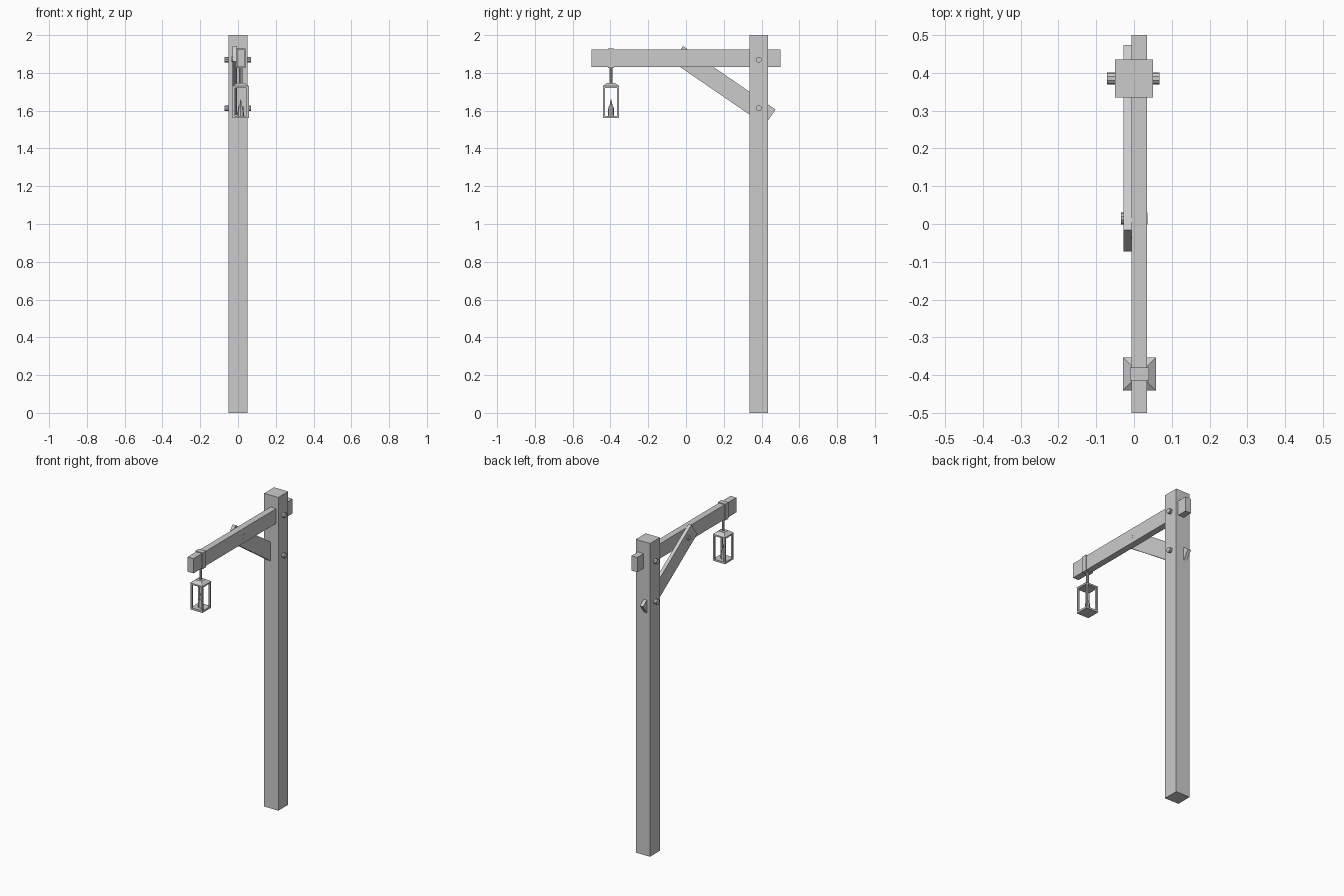
import bpy, math
from mathutils import Vector

if "Cube" in bpy.data.objects:
    bpy.data.objects.remove(bpy.data.objects["Cube"])


def box(name, lo, hi):
    lo, hi = Vector(lo), Vector(hi)
    bpy.ops.mesh.primitive_cube_add(size=1, location=(lo + hi) / 2)
    ob = bpy.context.object
    ob.name = name
    ob.scale = hi - lo
    bpy.ops.object.transform_apply(location=False, rotation=False, scale=True)
    return ob


def peg(name, x0, x1, y, z, r=0.016):
    bpy.ops.mesh.primitive_cylinder_add(vertices=10, radius=r, depth=x1 - x0,
                                        location=((x0 + x1) / 2, y, z),
                                        rotation=(0, math.pi / 2, 0))
    bpy.context.object.name = name


def cone(name, r1, r2, z0, z1, x, y, sides=8, turn=0):
    bpy.ops.mesh.primitive_cone_add(vertices=sides, radius1=r1, radius2=r2, depth=z1 - z0,
                                    location=(x, y, (z0 + z1) / 2), rotation=(0, 0, turn))
    bpy.context.object.name = name


# Upright post and horizontal beam
box("post", (-0.05, 0.335, 0), (0.05, 0.435, 2))
box("beam", (-0.006, -0.5, 1.83), (0.035, 0.5, 1.924))

# Diagonal brace, sloped down towards the post
a, b = Vector((0, -0.016, 1.942)), Vector((0, 0.474, 1.606))
d = (b - a).normalized()
mid = (a + b) / 2 + Vector((0, d.z, -d.y)) * 0.05
brace = box("brace", (-0.011, -(b - a).length / 2, -0.05), (0.011, (b - a).length / 2, 0.05))
brace.location = (-0.017, mid.y, mid.z)
brace.rotation_euler = (math.atan2(d.z, d.y), 0, 0)

# Wooden pegs
peg("upper_peg", -0.072, 0.068, 0.385, 1.87)
peg("lower_peg", -0.072, 0.068, 0.385, 1.613)
peg("brace_peg", -0.034, 0.036, 0.015, 1.872)

# Hanging strap around the beam, and rod
cx, cy = 0.0145, -0.397
for n, lo, hi in (("top", (-0.011, 1.924), (0.04, 1.929)),
                  ("bottom", (-0.011, 1.825), (0.04, 1.83)),
                  ("left", (-0.011, 1.825), (-0.006, 1.929)),
                  ("right", (0.035, 1.825), (0.04, 1.929))):
    box("strap_" + n, (lo[0], cy - 0.017, lo[1]), (hi[0], cy + 0.017, hi[1]))
cone("hanger_rod", 0.008, 0.008, 1.74, 1.828, cx, cy)

# Lantern base, corner bars, top rim and roof
h, t = 0.0425, 0.011
box("lantern_base", (cx - h, cy - h, 1.56), (cx + h, cy + h, 1.572))
for sx in (-1, 1):
    for sy in (-1, 1):
        px, py = cx + sx * (h - t / 2), cy + sy * (h - t / 2)
        box("lantern_bar", (px - t / 2, py - t / 2, 1.57), (px + t / 2, py + t / 2, 1.728))
box("lantern_rim", (cx - h, cy - h, 1.72), (cx + h, cy + h, 1.73))
cone("lantern_roof", 0.044 * math.sqrt(2), 0.02 * math.sqrt(2), 1.73, 1.747,
     cx, cy, 4, math.pi / 4)

# Candle and flame
cone("candle", 0.017, 0.014, 1.572, 1.622, cx, cy)
cone("flame", 0.009, 0.002, 1.622, 1.658, cx, cy, 6)
